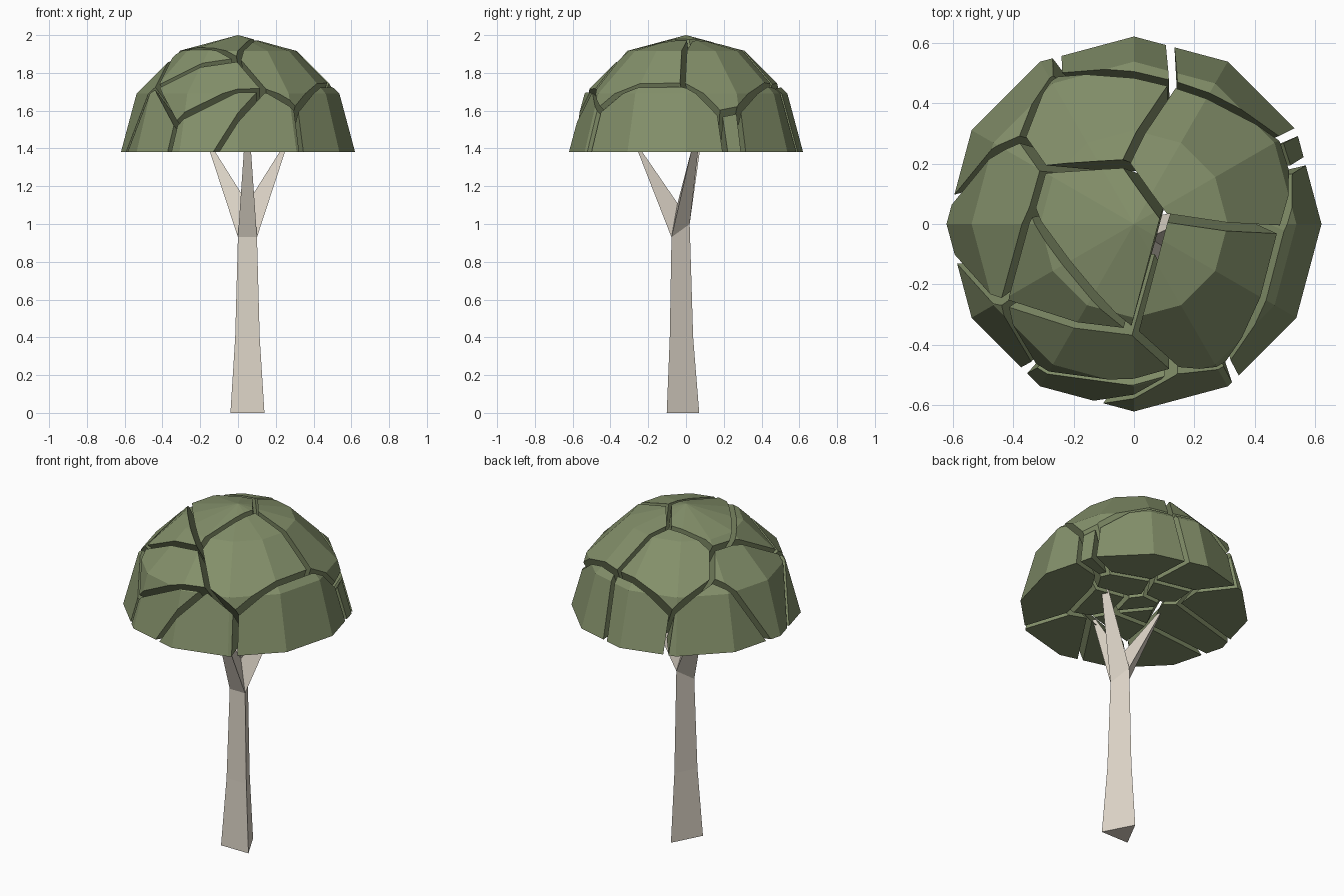
import bpy, bmesh, math
from mathutils import Vector

if "Cube" in bpy.data.objects:
    bpy.data.objects.remove(bpy.data.objects["Cube"])

R, BASE, GAP = 0.62, 1.38, 0.014


def material(name, rgb):
    m = bpy.data.materials.new(name)
    m.diffuse_color = (*rgb, 1)
    m.use_nodes = True
    m.node_tree.nodes["Principled BSDF"].inputs["Base Color"].default_value = m.diffuse_color
    return m


def finish(bm, name, mat):
    bmesh.ops.recalc_face_normals(bm, faces=bm.faces)
    me = bpy.data.meshes.new(name)
    bm.to_mesh(me)
    bm.free()
    me.materials.append(mat)
    ob = bpy.data.objects.new(name, me)
    bpy.context.collection.objects.link(ob)
    return ob


def cut(bm, co, no):
    # Slice off everything on the positive side and close the hole
    geom = bm.verts[:] + bm.edges[:] + bm.faces[:]
    bmesh.ops.bisect_plane(bm, geom=geom, dist=1e-5, plane_co=co, plane_no=no,
                           clear_outer=True)
    rim = [e for e in bm.edges if e.is_boundary]
    if rim:
        bmesh.ops.holes_fill(bm, edges=rim, sides=0)


bark = material("bark", (0.72, 0.66, 0.57))
leaf = material("leaf", (0.23, 0.28, 0.145))

# Trunk: tapering three-sided column, splitting into three branches
bm = bmesh.new()


def tube(rings):
    loops = [[bm.verts.new(p) for p in r] for r in rings]
    for a, b in zip(loops, loops[1:]):
        for i in range(3):
            j = (i + 1) % 3
            bm.faces.new((a[i], a[j], b[j], b[i]))
    return loops


axis = Vector((0.05, -0.045, 0))
corners = [Vector((-0.09, -0.057, 0)), Vector((0.09, -0.057, 0)), Vector((0.0, 0.115, 0))]
rings = [[axis + c * s + Vector((0, 0, z)) for c in corners]
         for s, z in ((1, 0), (0.72, 0.4), (0.56, 0.93))]
rings[-1][2].z = 1.0
bm.faces.new(tube(rings)[0])
top, crotch = rings[-1], axis + Vector((0, 0, 1.11))
tips = [(0.05, -0.265, 1.42), (0.25, 0.05, 1.42), (-0.15, 0.06, 1.42)]
for i, tip in enumerate(tips):
    foot = [top[i], top[(i + 1) % 3], crotch]
    mid = sum(foot, Vector()) / 3
    end = []
    for p in foot:
        d = (p - mid) * 0.33
        end.append(Vector(tip) + Vector((d.x, d.y, 0)))
    bm.faces.new(tube([foot, end])[1])
bmesh.ops.remove_doubles(bm, verts=bm.verts, dist=1e-4)
finish(bm, "trunk", bark)

# Canopy: crack junctions on the dome (seen from above) and on its rim (angles)
junction = {
    "a": (-0.03, 0.20), "b": (0.10, 0.02), "c": (0.0, -0.36), "d": (-0.34, 0.05),
    "e": (-0.30, 0.18), "f": (-0.38, 0.285), "g": (-0.26, 0.50), "h": (0.13, 0.47),
    "i": (0.49, 0.28), "j": (0.535, 0.18), "k": (0.49, -0.02), "l": (0.31, -0.47),
    "m": (0.14, -0.49), "n": (-0.43, -0.26), "o": (-0.34, -0.48)}
rim = {"Q": 20, "R": 29.5, "S": 79, "T": 115, "U": 173, "V": 191, "W": 233,
       "X": 258, "Y": 303}
P = {}
for k, (x, y) in junction.items():
    P[k] = Vector((x, y, BASE + math.sqrt(max(0.61 ** 2 - x * x - y * y, 0.01))))
for k, a in rim.items():
    t = math.radians(a)
    P[k] = Vector((R * math.cos(t), R * math.sin(t), BASE))

# Each clump is listed by the junctions around it
clumps = ["aefgh", "ahijkb", "abcde", "bklmc", "dcn", "cmon", "efUVnd", "fgTU",
          "ghST", "hiRS", "ijQR", "jklYQ", "lmXY", "moWX", "noWV"]
apex = Vector((0.14, 0.14, BASE - 0.4))
for num, ring in enumerate(clumps, 1):
    bm = bmesh.new()
    bmesh.ops.create_uvsphere(bm, u_segments=12, v_segments=6, radius=R)
    bmesh.ops.translate(bm, verts=bm.verts, vec=(0, 0, BASE))
    cut(bm, Vector((0, 0, BASE)), Vector((0, 0, -1)))
    centre = sum((P[k] for k in ring), Vector()) / len(ring)
    for a, b in zip(ring, ring[1:] + ring[0]):
        if a.isupper() and b.isupper():
            continue  # open rim side needs no crack
        n = (P[a] - apex).cross(P[b] - apex).normalized()
        if n.dot(centre - apex) > 0:
            n = -n
        cut(bm, apex - n * GAP, n)
    finish(bm, f"leaf_clump_{num}", leaf)
